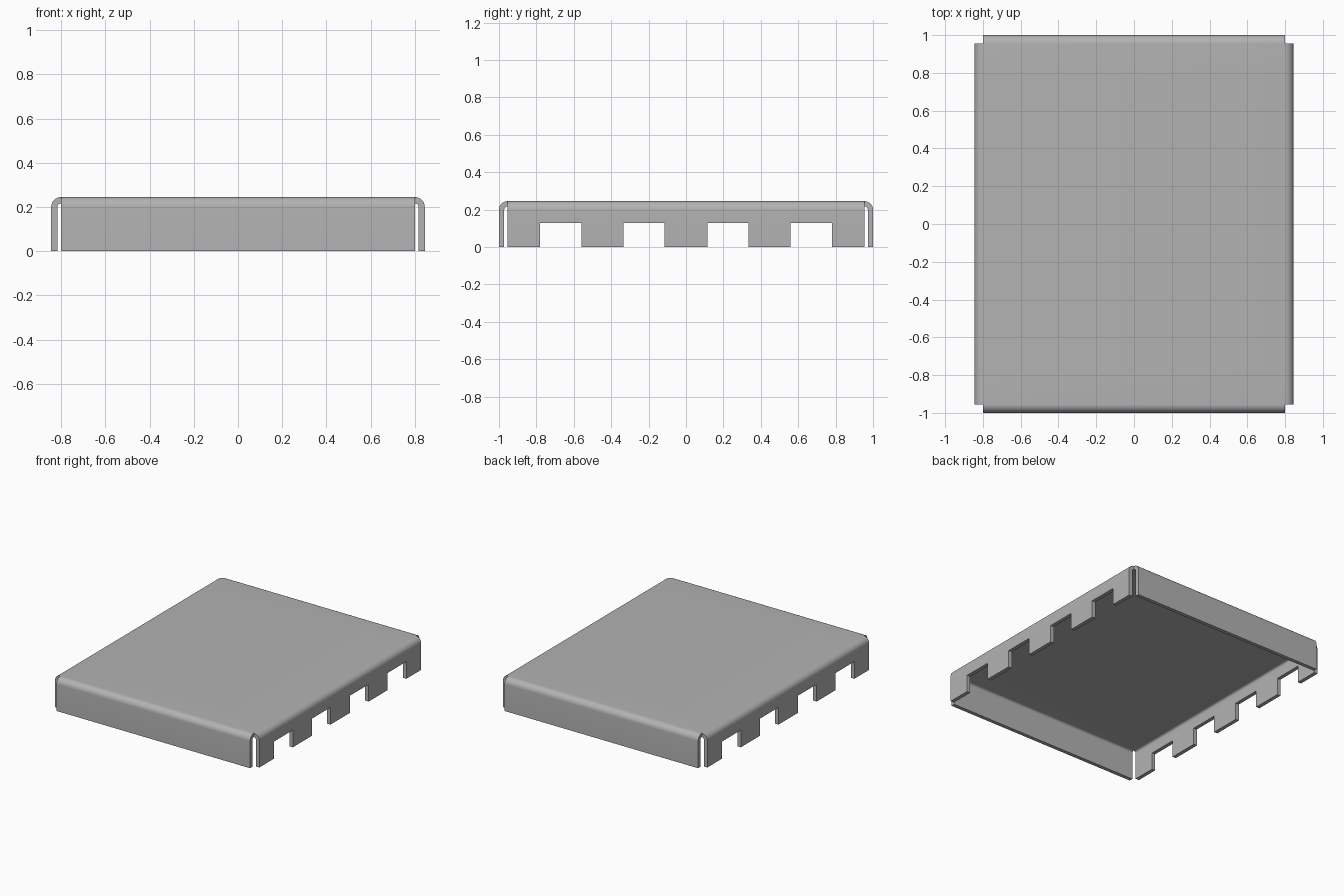
import bpy, bmesh, math

cube = bpy.data.objects.get("Cube")
if cube:
    bpy.data.objects.remove(cube)

HX, HY = 0.80, 0.955        # half size of the flat panel
H, R, T = 0.245, 0.045, 0.028  # height, outer bend radius, sheet thickness
NOTCH_TOP = 0.128
STEPS = 8

steel = bpy.data.materials.new("grey_steel")
steel.use_nodes = True
GREY = (0.45, 0.45, 0.45, 1)
steel.diffuse_color = GREY
steel.node_tree.nodes["Principled BSDF"].inputs["Base Color"].default_value = GREY

# Flange profile as (outward offset, height): rounded bend, then straight wall
bend = [(R * math.sin(a), H - R + R * math.cos(a))
        for a in (math.pi / 2 * i / STEPS for i in range(STEPS + 1))]
wall = bend + [(R, NOTCH_TOP), (R, 0)]

# Breaks along the side: panel ends and the notch edges
half = [0.115, 0.335, 0.56, 0.78, HY]
breaks = [-y for y in reversed(half)] + half

bm = bmesh.new()


def quad(*points):
    bm.faces.new([bm.verts.new(p) for p in points])


# Top panel and notched side flanges
for i, (y0, y1) in enumerate(zip(breaks, breaks[1:])):
    quad((-HX, y0, H), (HX, y0, H), (HX, y1, H), (-HX, y1, H))
    profile = wall[:-1] if i % 2 else wall
    for s in (-1, 1):
        for (a, za), (b, zb) in zip(profile, profile[1:]):
            xa, xb = s * (HX + a), s * (HX + b)
            quad((xa, y0, za), (xb, y0, zb), (xb, y1, zb), (xa, y1, za))

# Plain front and back flanges
plain = bend + [(R, 0)]
for s in (-1, 1):
    for (a, za), (b, zb) in zip(plain, plain[1:]):
        ya, yb = s * (HY + a), s * (HY + b)
        quad((-HX, ya, za), (HX, ya, za), (HX, yb, zb), (-HX, yb, zb))

# Weld, and point the faces outward
bmesh.ops.remove_doubles(bm, verts=bm.verts[:], dist=1e-4)
bm.normal_update()
for f in bm.faces:
    c = f.calc_center_median()
    out = c.copy()
    out.x -= max(-HX, min(HX, c.x))
    out.y -= max(-HY, min(HY, c.y))
    out.z -= H - R
    if abs(c.x) <= HX and abs(c.y) <= HY:
        out.z = 1
    else:
        out.z = max(out.z, 0)
    if f.normal.dot(out) < 0:
        f.normal_flip()

mesh = bpy.data.meshes.new("sheet_cover")
bm.to_mesh(mesh)
bm.free()
mesh.materials.append(steel)
cover = bpy.data.objects.new("sheet_cover", mesh)
bpy.context.collection.objects.link(cover)

# Sheet thickness, grown inward
solid = cover.modifiers.new("thickness", "SOLIDIFY")
solid.thickness = T
solid.offset = -1
solid.use_even_offset = True

bpy.ops.object.select_all(action="DESELECT")
cover.select_set(True)
bpy.context.view_layer.objects.active = cover
bpy.ops.object.modifier_apply(modifier=solid.name)
bpy.ops.object.shade_smooth_by_angle(angle=math.radians(30))
